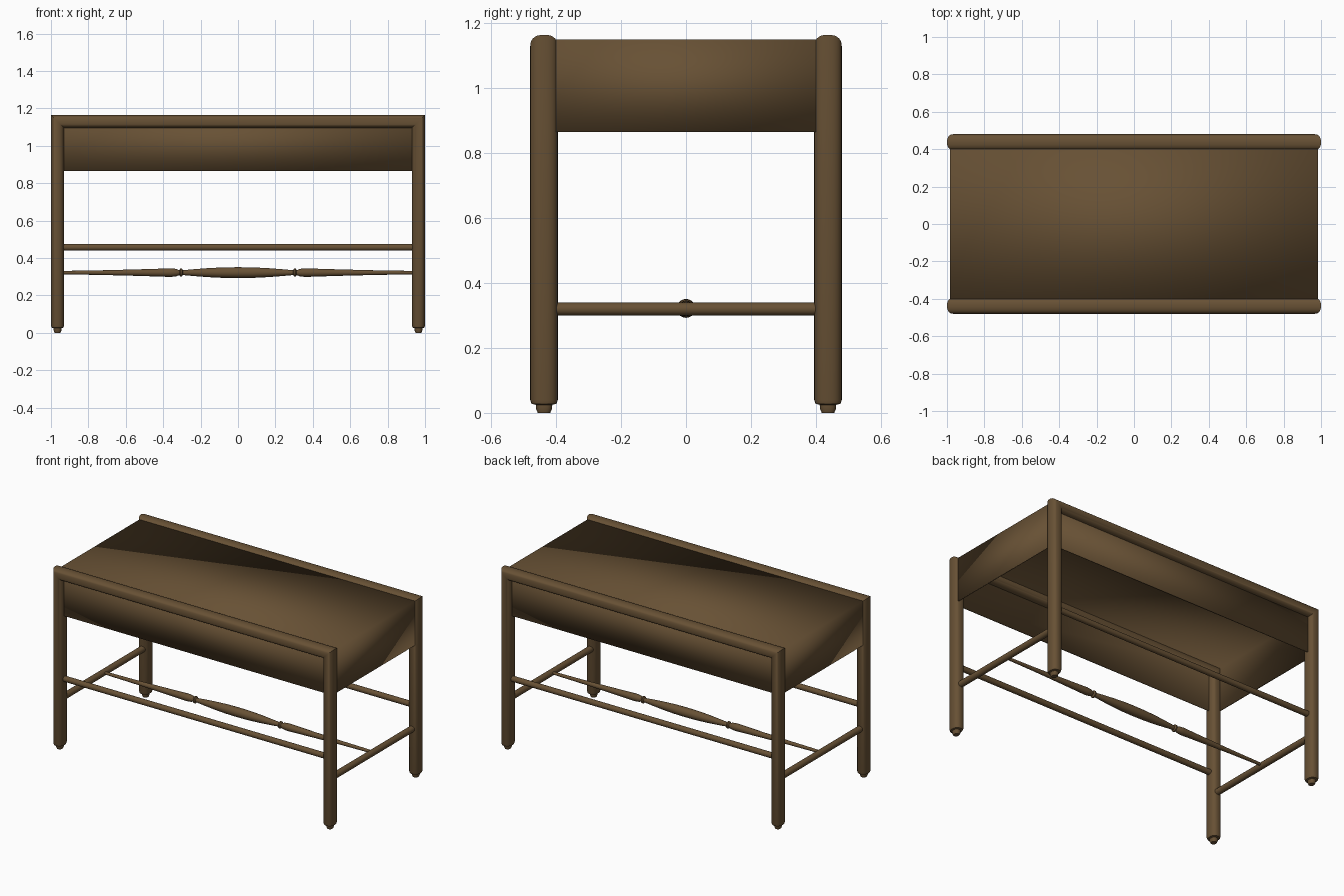
import bpy, bmesh, math

if "Cube" in bpy.data.objects:
    bpy.data.objects.remove(bpy.data.objects["Cube"])

wood = bpy.data.materials.new("dark_brown_wood")
wood.diffuse_color = (0.137, 0.082, 0.035, 1)
wood.use_nodes = True
wood.node_tree.nodes["Principled BSDF"].inputs["Base Color"].default_value = wood.diffuse_color


def finish(name, bm, angle=40):
    bmesh.ops.recalc_face_normals(bm, faces=bm.faces)
    me = bpy.data.meshes.new(name)
    bm.to_mesh(me)
    bm.free()
    me.materials.append(wood)
    ob = bpy.data.objects.new(name, me)
    bpy.context.collection.objects.link(ob)
    bpy.ops.object.select_all(action='DESELECT')
    ob.select_set(True)
    bpy.context.view_layer.objects.active = ob
    bpy.ops.object.shade_smooth_by_angle(angle=math.radians(angle))
    return ob


def skin(bm, rings):
    """Bridge closed rings of points and cap both ends."""
    vs = [[bm.verts.new(p) for p in r] for r in rings]
    n = len(vs[0])
    for a, b in zip(vs, vs[1:]):
        for i in range(n):
            j = (i + 1) % n
            bm.faces.new((a[i], a[j], b[j], b[i]))
    bm.faces.new(vs[0])
    bm.faces.new(vs[-1])


def turned(name, axis, centre, profile, n=20):
    """Round bar along x or y from (position, radius) pairs."""
    rings = []
    for t, r in profile:
        ring = []
        for i in range(n):
            a = math.tau * i / n
            u, v = r * math.cos(a), r * math.sin(a)
            off = (t, u, v) if axis == 'x' else (u, t, v)
            ring.append([c + o for c, o in zip(centre, off)])
        rings.append(ring)
    bm = bmesh.new()
    skin(bm, rings)
    return finish(name, bm)


def leg_frame(name, y):
    """Two legs and a top rail as one mitred arch with an oval section."""
    foot = [(0.0, 0.45), (0.012, 0.58), (0.025, 0.6), (0.028, 0.9), (0.04, 1.0)]
    X, Z, A, B, n = 0.965, 1.13, 0.035, 0.0425, 28
    st = [(-X, z, -1, 0, s) for z, s in foot] + [(-X, Z, -1, 1, 1), (X, Z, 1, 1, 1)]
    st += [(X, z, 1, 0, s) for z, s in reversed(foot)]
    rings = []
    for x, z, dx, dz, s in st:
        ring = []
        for i in range(n):
            a = math.tau * i / n
            c, d = math.cos(a), math.sin(a)
            # slightly squared oval
            c = math.copysign(abs(c) ** 0.85, c) * A * s
            d = math.copysign(abs(d) ** 0.85, d) * B * s
            ring.append((x + dx * c, y + d, z + dz * c))
        rings.append(ring)
    bm = bmesh.new()
    skin(bm, rings)
    finish(name, bm)


# front and back frames
leg_frame("front_leg_frame", -0.4375)
leg_frame("back_leg_frame", 0.4375)

# stretched seat: softly shaded box, open underneath
bm = bmesh.new()
bmesh.ops.create_cube(bm, size=1)
for v in bm.verts:
    v.co = (v.co.x * 1.97, v.co.y * 0.89, 1.15 if v.co.z > 0 else 0.865)
bm.normal_update()
bmesh.ops.delete(bm, geom=[f for f in bm.faces if f.normal.z < -0.5], context='FACES')
seat = finish("seat", bm, 180)
thick = seat.modifiers.new("thickness", 'SOLIDIFY')
thick.thickness = 0.01
thick.offset = -1

# long and side stretchers
for y, label in ((-0.4375, "front"), (0.4375, "back")):
    turned(label + "_stretcher", 'x', (0, y, 0.457), [(-0.96, 0.018), (0.96, 0.018)])
for x, label in ((-0.963, "left"), (0.963, "right")):
    turned(label + "_stretcher", 'y', (x, 0, 0.32), [(-0.43, 0.02), (0.43, 0.02)])

# turned centre spindle, profile mirrored about the middle
half = [(0, 0.029), (0.08, 0.028), (0.16, 0.024), (0.24, 0.018), (0.295, 0.013),
        (0.30, 0.022), (0.308, 0.022), (0.314, 0.013), (0.33, 0.02), (0.36, 0.023),
        (0.42, 0.021), (0.55, 0.017), (0.75, 0.012), (0.96, 0.009)]
turned("centre_spindle", 'x', (0, 0, 0.322),
       [(-t, r) for t, r in reversed(half[1:])] + half)
